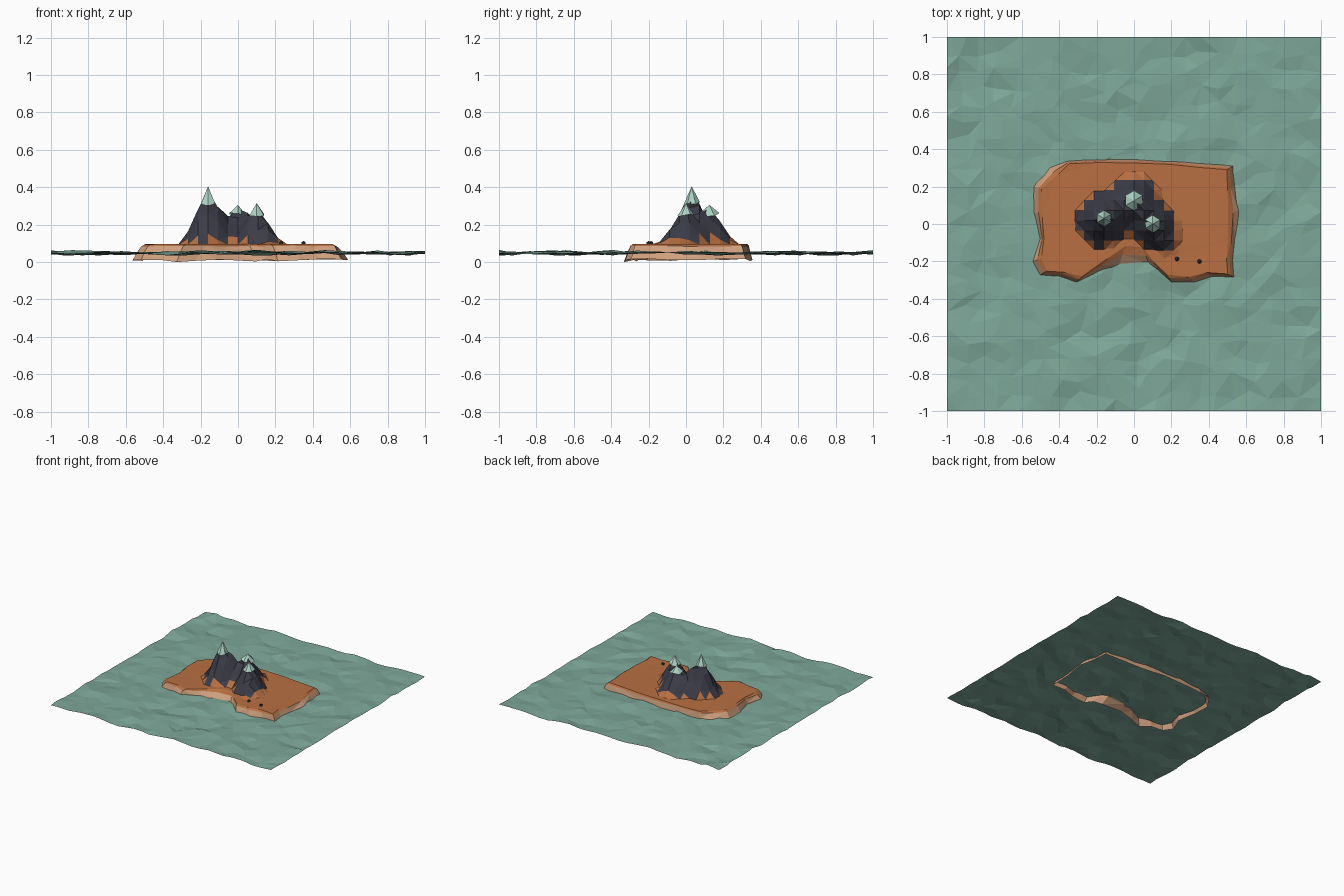
import bpy, bmesh, random, math
from mathutils import Vector, noise

if "Cube" in bpy.data.objects:
    bpy.data.objects.remove(bpy.data.objects["Cube"])

random.seed(4)


def material(name, rgb):
    m = bpy.data.materials.new(name)
    m.diffuse_color = (*rgb, 1)
    m.use_nodes = True
    m.node_tree.nodes["Principled BSDF"].inputs["Base Color"].default_value = m.diffuse_color
    return m


WATER = material("water", (0.21, 0.39, 0.32))
EARTH = material("earth", (0.48, 0.16, 0.055))
SAND = material("sand", (0.62, 0.35, 0.21))
ROCK = material("rock", (0.045, 0.045, 0.065))
SNOW = material("snow", (0.42, 0.66, 0.56))


def finish(bm, name, mats):
    me = bpy.data.meshes.new(name)
    bm.to_mesh(me)
    bm.free()
    for m in mats:
        me.materials.append(m)
    ob = bpy.data.objects.new(name, me)
    bpy.context.collection.objects.link(ob)
    return ob


# Faceted sea surface
bm = bmesh.new()
bmesh.ops.create_grid(bm, x_segments=22, y_segments=22, size=1)
for v in bm.verts:
    if abs(v.co.x) < 0.99:
        v.co.x += random.uniform(-0.03, 0.03)
    if abs(v.co.y) < 0.99:
        v.co.y += random.uniform(-0.03, 0.03)
    wave = noise.noise(Vector((v.co.x * 4, v.co.y * 6, 3)))
    v.co.z = 0.049 + max(-0.02, min(0.02, 0.018 * wave + random.uniform(-0.007, 0.007)))
bmesh.ops.triangulate(bm, faces=bm.faces[:])
finish(bm, "sea", [WATER])

# Island slab: open-bottomed, flared sand walls under an earth top
# (x, y at waterline, inset of the top rim)
OUTLINE = [(-0.36, 0.335, .01), (-0.2, 0.345, .01), (0, 0.345, .01), (0.2, 0.335, .01),
           (0.38, 0.32, .015), (0.53, 0.31, .02), (0.535, 0.2, .02), (0.56, 0.07, .03),
           (0.54, -0.1, .02), (0.53, -0.2, .02), (0.535, -0.285, .02), (0.42, -0.28, .02),
           (0.32, -0.31, .02), (0.2, -0.31, .025), (0.14, -0.26, .03), (0.08, -0.215, .05),
           (-0.08, -0.215, .055), (-0.2, -0.26, .05), (-0.31, -0.315, .025), (-0.4, -0.28, .02),
           (-0.5, -0.27, .02), (-0.54, -0.2, .025), (-0.5, -0.08, .01), (-0.53, 0.06, .02),
           (-0.53, 0.2, .02), (-0.45, 0.3, .03)]


def ring(bm, scale, z, jitter):
    verts = []
    for x, y, inset in OUTLINE:
        p = Vector((x, y))
        p -= p.normalized() * inset * scale
        verts.append(bm.verts.new((p.x, p.y, z + random.uniform(-jitter, jitter))))
    return verts


bm = bmesh.new()
rings = [ring(bm, -1.0, 0.01, 0.008), ring(bm, 0, 0.05, 0.006),
         ring(bm, 1.0, 0.085, 0.003), ring(bm, 1.9, 0.096, 0.002)]
rings[0][18].co.z = 0
n = len(OUTLINE)
for k in range(3):
    for i in range(n):
        j = (i + 1) % n
        f = bm.faces.new((rings[k][i], rings[k + 1][i], rings[k + 1][j], rings[k][j]))
        f.material_index = 1 if k < 2 else 0
bm.faces.new(rings[3])
bmesh.ops.triangulate(bm, faces=bm.faces[:])
bmesh.ops.recalc_face_normals(bm, faces=bm.faces[:])
if sum(f.normal.z for f in bm.faces if f.material_index == 0) < 0:
    bmesh.ops.reverse_faces(bm, faces=bm.faces[:])
finish(bm, "island", [EARTH, SAND])

# Horseshoe ridge: height field around a spine of (x, y, z, half width)
SPINE = [(-0.2, -0.06, 0.17, 0.07), (-0.16, 0.03, 0.405, 0.14), (-0.07, 0.08, 0.26, 0.12),
         (0, 0.125, 0.305, 0.14), (0.06, 0.06, 0.265, 0.12), (0.1, 0.0, 0.315, 0.13),
         (0.18, -0.09, 0.16, 0.07)]
PEAKS = [SPINE[1], SPINE[3], SPINE[5]]
BASE, STEP = 0.092, 0.0535
spine = [Vector(a).lerp(Vector(b), t / 8) for a, b in zip(SPINE, SPINE[1:]) for t in range(9)]


def height(x, y):
    return BASE + max(max(0, 1 - math.hypot(x - s[0], y - s[1]) / s[3]) * (s[2] - BASE)
                      for s in spine)


bm = bmesh.new()
grid = [[bm.verts.new((i * STEP, 0.02 + j * STEP, height(i * STEP, 0.02 + j * STEP)))
         for j in range(-4, 6)] for i in range(-7, 6)]
for x, y, z, w in PEAKS:
    v = min(bm.verts, key=lambda q: (q.co.x - x) ** 2 + (q.co.y - y) ** 2)
    v.co = (x, y, z - 0.02)
for i in range(len(grid) - 1):
    for j in range(len(grid[0]) - 1):
        quad = (grid[i][j], grid[i + 1][j], grid[i + 1][j + 1], grid[i][j + 1])
        zs = [v.co.z for v in quad]
        if max(zs) < BASE + 0.004:
            continue
        f = bm.faces.new(quad)
        f.material_index = 1 if sum(zs) / 4 < 0.118 else 0
bmesh.ops.delete(bm, geom=[v for v in bm.verts if not v.link_faces], context='VERTS')
bmesh.ops.triangulate(bm, faces=bm.faces[:])
finish(bm, "mountains", [ROCK, EARTH])

# Snow caps
for (x, y, z, w), r, d in zip(PEAKS, (0.044, 0.054, 0.046), (0.09, 0.05, 0.065)):
    bm = bmesh.new()
    bmesh.ops.create_cone(bm, cap_ends=False, segments=6, radius1=r, radius2=0, depth=d)
    for v in bm.verts:
        low = v.co.z < 0
        v.co += Vector((x, y, z - d / 2))
        if low:
            v.co.z += random.uniform(-0.012, 0.008)
    bmesh.ops.remove_doubles(bm, verts=bm.verts[:], dist=0.0001)
    finish(bm, "snow_cap", [SNOW])

# Small boulders
for x, y in ((0.23, -0.187), (0.35, -0.2)):
    bm = bmesh.new()
    bmesh.ops.create_icosphere(bm, subdivisions=1, radius=0.013)
    for v in bm.verts:
        v.co += Vector((x, y, 0.1))
    finish(bm, "boulder", [ROCK])
